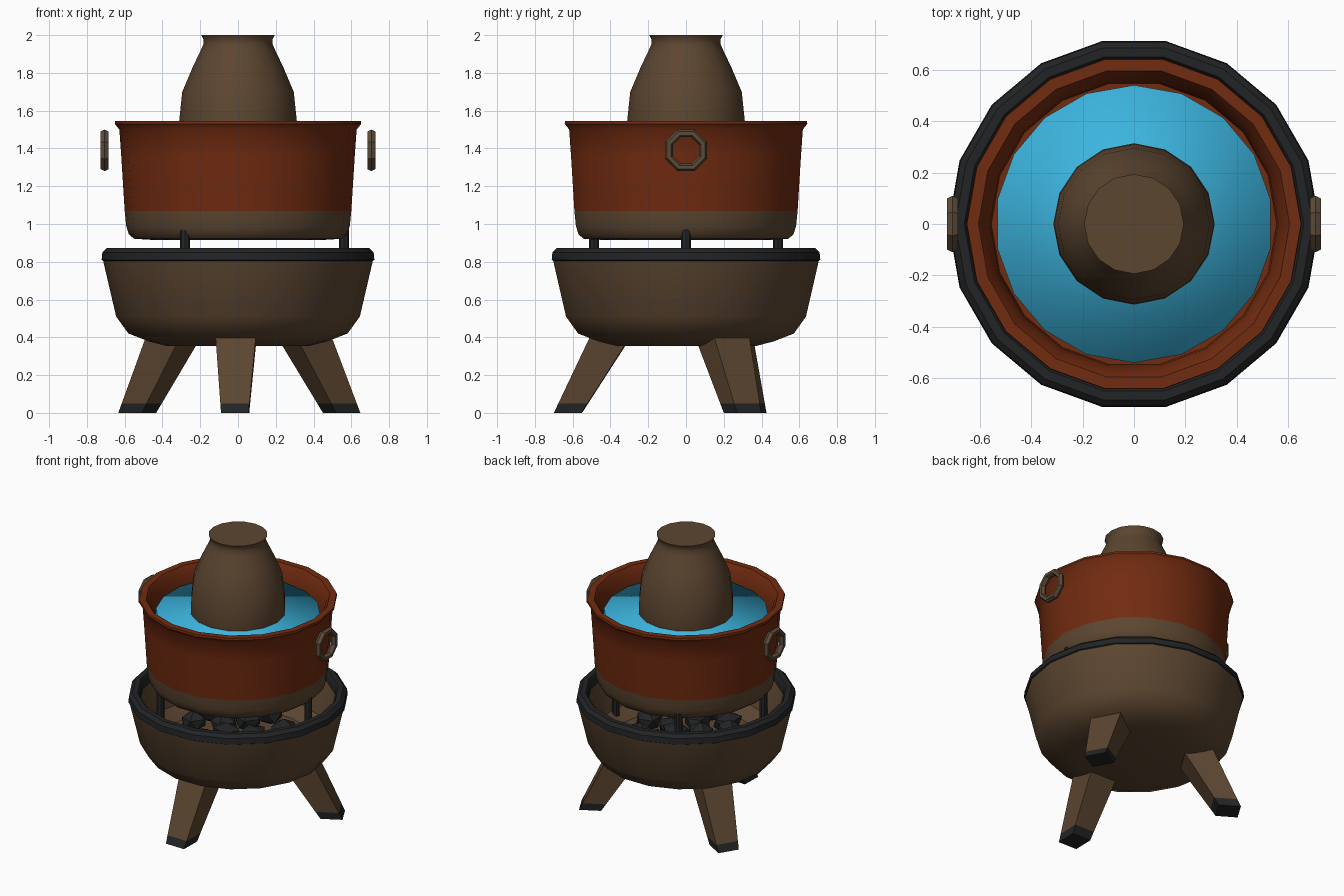
import bpy, bmesh, math, random
from mathutils import Vector, Matrix

cube = bpy.data.objects.get("Cube")
if cube:
    bpy.data.objects.remove(cube, do_unlink=True)


def material(name, rgb):
    m = bpy.data.materials.new(name)
    m.use_nodes = True
    m.diffuse_color = (*rgb, 1)
    bsdf = m.node_tree.nodes["Principled BSDF"]
    bsdf.inputs["Base Color"].default_value = (*rgb, 1)
    bsdf.inputs["Roughness"].default_value = 0.8
    return m


BROWN = material("clay_brown", (0.107, 0.061, 0.030))
RED = material("rust_red", (0.165, 0.024, 0.005))
BLACK = material("soot_black", (0.016, 0.017, 0.018))
BLUE = material("water_blue", (0.045, 0.456, 0.730))
RING = material("handle_brown", (0.104, 0.070, 0.040))


def finish(name, bm, mats, smooth=None):
    bmesh.ops.recalc_face_normals(bm, faces=bm.faces)
    mesh = bpy.data.meshes.new(name)
    bm.to_mesh(mesh)
    bm.free()
    for m in mats:
        mesh.materials.append(m)
    ob = bpy.data.objects.new(name, mesh)
    bpy.context.collection.objects.link(ob)
    if smooth:
        bpy.ops.object.select_all(action="DESELECT")
        ob.select_set(True)
        bpy.context.view_layer.objects.active = ob
        bpy.ops.object.shade_smooth_by_angle(angle=math.radians(smooth))
    return ob


def lathe(name, profile, sides, mats, smooth=35, start=0.0, closed=False, rule=None):
    """Turn (radius, z) points around z; open ends are capped."""
    bm = bmesh.new()
    rings = []
    for r, z in profile:
        angles = [start + math.tau * i / sides for i in range(sides)]
        rings.append([bm.verts.new((r * math.cos(a), r * math.sin(a), z)) for a in angles])
    pairs = list(zip(rings, rings[1:]))
    if closed:
        pairs.append((rings[-1], rings[0]))
    else:
        bm.faces.new(rings[0])
        bm.faces.new(rings[-1])
    for a, b in pairs:
        for i in range(sides):
            j = (i + 1) % sides
            bm.faces.new((a[i], a[j], b[j], b[i]))
    if rule:
        for f in bm.faces:
            f.material_index = rule(f.calc_center_median())
    return finish(name, bm, mats, smooth)


# Fire bowl with hollow inside, and its dark rim
lathe("fire_bowl", [(.38, .355), (.47, .378), (.58, .42), (.645, .51), (.715, .81),
                    (.66, .81), (.59, .57), (.5, .5), (.2, .49)], 18, [BROWN])
lathe("bowl_rim", [(.705, .80), (.722, .81), (.718, .85), (.695, .872),
                   (.66, .872), (.645, .85), (.645, .80)], 18, [BLACK], closed=True)

# Cooking pot: brown base, red wall, flared lip, hollow top
lathe("pot", [(.44, .915), (.55, .922), (.578, .945), (.592, .99), (.600, 1.07),
              (.618, 1.36), (.628, 1.50), (.652, 1.53), (.650, 1.545), (.605, 1.545),
              (.582, 1.51), (.560, 1.42), (.555, 1.34)], 18, [RED, BROWN],
      rule=lambda c: 1 if c.z < 1.06 else 0)

# Water and central chimney
lathe("water", [(.54, 1.34), (.54, 1.44)], 18, [BLUE], smooth=180, start=math.pi / 2)
lathe("chimney", [(.30, 1.36), (.314, 1.46), (.311, 1.55), (.295, 1.70), (.24, 1.83),
                  (.197, 1.92), (.182, 1.955), (.184, 1.98), (.194, 2.0)], 16, [BROWN], smooth=60)

# Ring handles
for side, label in ((1, "left"), (-1, "right")):
    bm = bmesh.new()
    tube = []
    for i in range(8):
        a = math.tau * (i + .5) / 8
        ring = []
        for j in range(6):
            b = math.tau * j / 6
            r = .097 + .022 * math.cos(b)
            ring.append(bm.verts.new((side * .706 + .024 * math.sin(b),
                                      r * math.cos(a), 1.39 + r * math.sin(a))))
        tube.append(ring)
    for i in range(8):
        a, b = tube[i], tube[(i + 1) % 8]
        for j in range(6):
            k = (j + 1) % 6
            bm.faces.new((a[j], a[k], b[k], b[j]))
    finish(label + "_handle_ring", bm, [RING])

# Posts that hold the pot above the fire
for n in range(3):
    a = math.tau * n / 3
    post = lathe("pot_post_%d" % (n + 1), [(.026, .54), (.026, .965), (.018, .99)], 8, [BLACK])
    post.data.transform(Matrix.Translation((.562 * math.cos(a), .562 * math.sin(a), 0)))

# Splayed tapering legs with dark feet
for n, label in enumerate(("front", "back_left", "back_right")):
    bm = bmesh.new()
    loops = []
    for t in (0, .12, 1):
        z = .42 * t
        out, half = .625 - .235 * t, .073 + .035 * t
        loops.append([bm.verts.new((out + sx * half, sy * half, z))
                      for sx, sy in ((-1, -1), (1, -1), (1, 1), (-1, 1))])
    bm.faces.new(loops[0])
    bm.faces.new(loops[2])
    for a, b in zip(loops, loops[1:]):
        for i in range(4):
            j = (i + 1) % 4
            bm.faces.new((a[i], a[j], b[j], b[i]))
    for f in bm.faces:
        f.material_index = 1 if f.calc_center_median().z < .05 else 0
    turn = Matrix.Rotation(math.radians(-91.4 + 120 * n), 4, "Z")
    bmesh.ops.transform(bm, matrix=turn, verts=bm.verts)
    finish(label + "_leg", bm, [BROWN, BLACK])

# Heap of coals
random.seed(4)
for n in range(13):
    a = math.tau * n / 9 if n < 9 else math.tau * (n - 9) / 4
    dist = .30 if n < 9 else .12
    bm = bmesh.new()
    bmesh.ops.create_icosphere(bm, subdivisions=1, radius=.1)
    for v in bm.verts:
        v.co *= random.uniform(.8, 1.1)
        v.co.z *= .8
    spot = Vector((dist * math.cos(a), dist * math.sin(a), random.uniform(.56, .61)))
    bmesh.ops.translate(bm, vec=spot, verts=bm.verts)
    finish("coal_%d" % (n + 1), bm, [BLACK])
